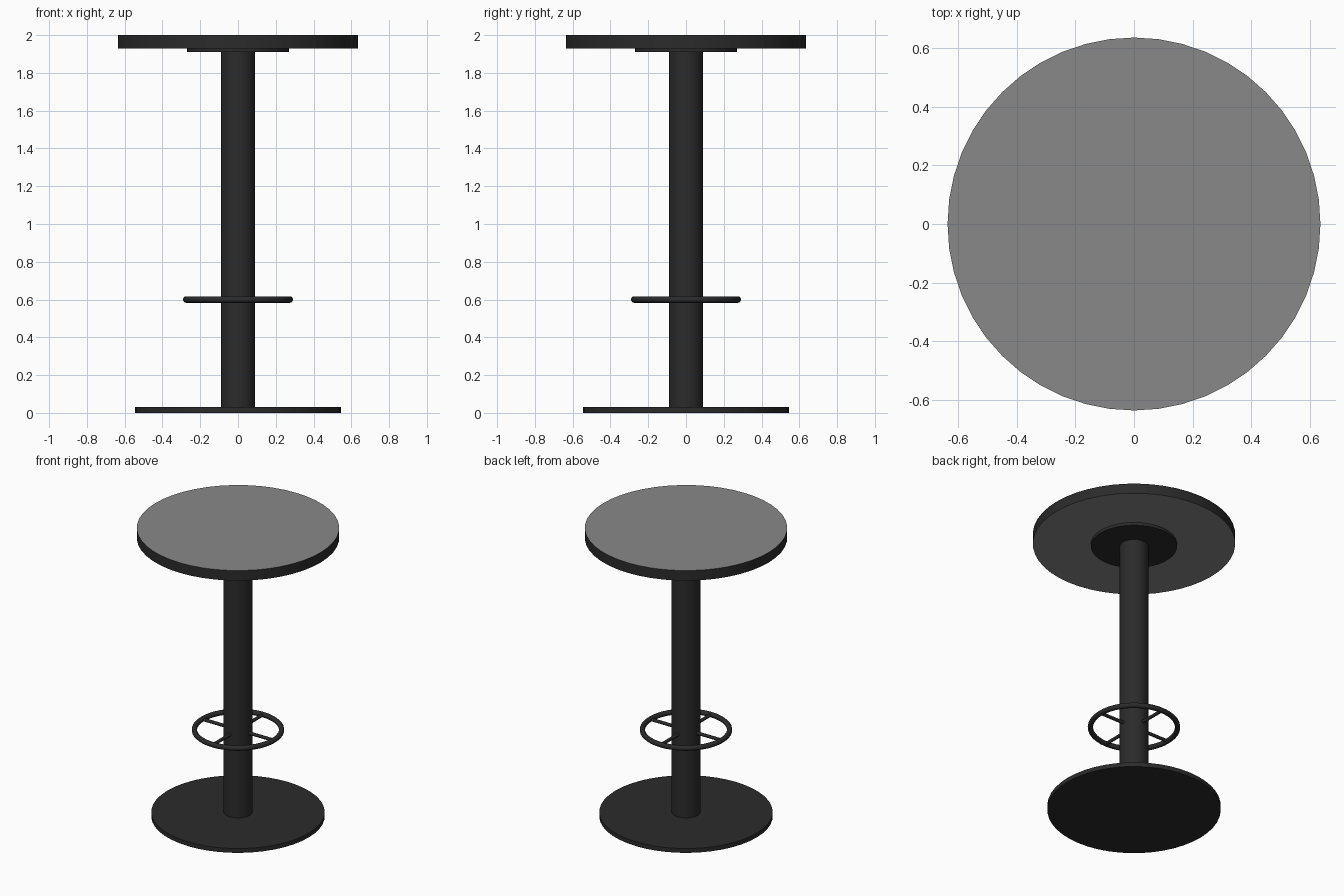
import bpy, math

if "Cube" in bpy.data.objects:
    bpy.data.objects.remove(bpy.data.objects["Cube"])

def material(name, value):
    m = bpy.data.materials.new(name)
    m.diffuse_color = (value, value, value, 1)
    m.use_nodes = True
    m.node_tree.nodes["Principled BSDF"].inputs["Base Color"].default_value = m.diffuse_color
    return m

black = material("black metal", 0.024)
grey = material("grey laminate", 0.25)

def finish(name, mats):
    ob = bpy.context.object
    ob.name = name
    for m in mats:
        ob.data.materials.append(m)
    bpy.ops.object.shade_smooth_by_angle(angle=math.radians(35))
    return ob

def disc(name, radius, z0, z1, mats=(black,), sides=48):
    bpy.ops.mesh.primitive_cylinder_add(vertices=sides, radius=radius, depth=z1 - z0,
                                        location=(0, 0, (z0 + z1) / 2))
    return finish(name, mats)

# Pedestal
disc("base_plate", 0.545, 0.0, 0.03)
disc("column", 0.09, 0.03, 1.91)
disc("mounting_plate", 0.27, 1.91, 1.93)

# Table top: grey faces above and below, black edge band
top = disc("table_top", 0.636, 1.93, 2.0, (black, grey))
for p in top.data.polygons:
    p.material_index = 1 if abs(p.normal.z) > 0.5 else 0

# Foot ring
bpy.ops.mesh.primitive_torus_add(major_radius=0.274, minor_radius=0.017,
                                 major_segments=48, minor_segments=12,
                                 location=(0, 0, 0.6))
finish("foot_ring", (black,))

# Four spokes joining ring and column
for i in range(4):
    a = i * math.pi / 2
    r = 0.175
    bpy.ops.mesh.primitive_cylinder_add(vertices=12, radius=0.011, depth=0.19,
                                        location=(r * math.cos(a), r * math.sin(a), 0.6),
                                        rotation=(0, math.pi / 2, a))
    finish(f"foot_ring_spoke_{i + 1}", (black,))
